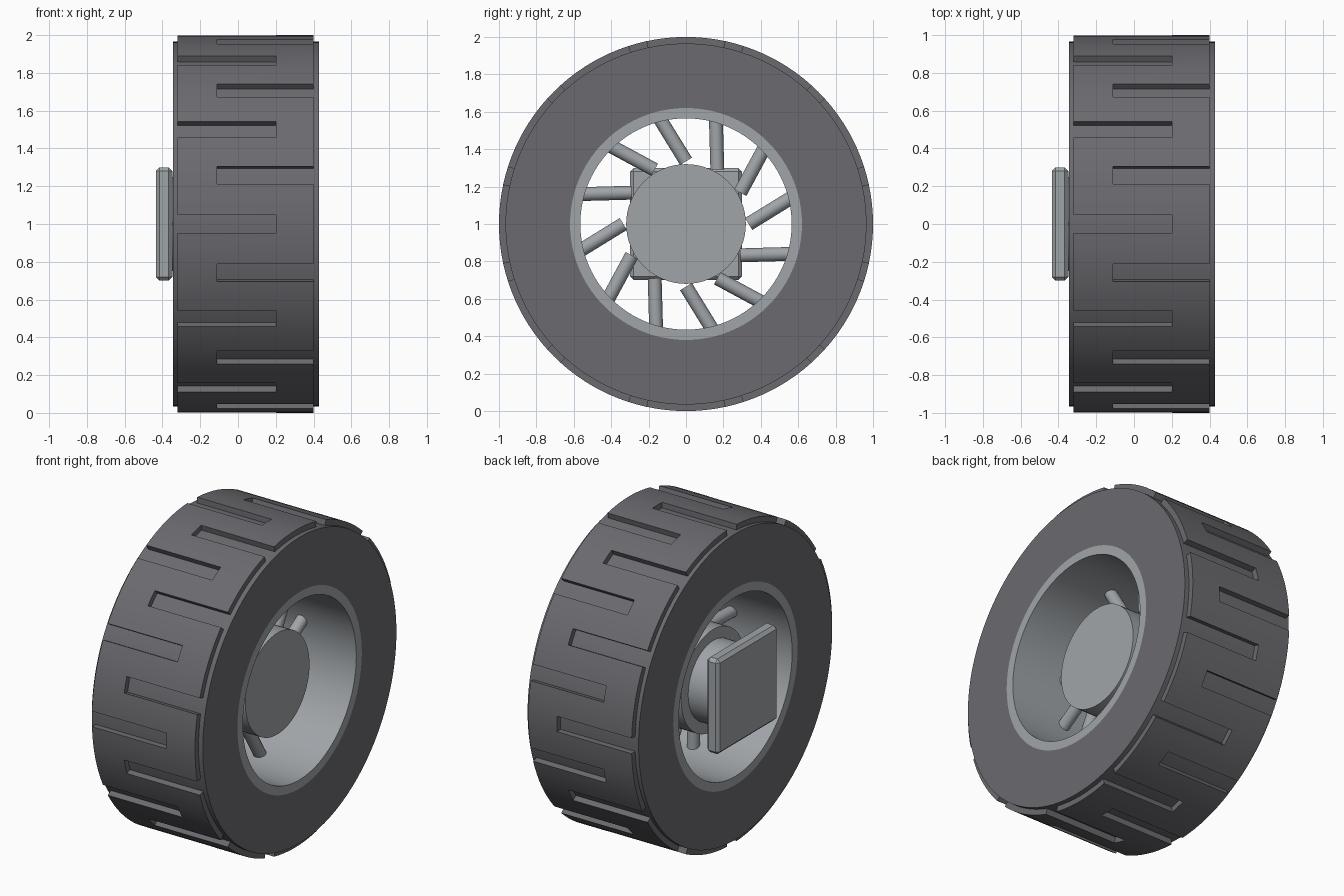
import bpy, bmesh, math
from mathutils import Matrix, Vector

cube = bpy.data.objects.get("Cube")
if cube:
    bpy.data.objects.remove(cube)


def material(name, rgb):
    m = bpy.data.materials.new(name)
    m.use_nodes = True
    m.diffuse_color = (*rgb, 1)
    m.node_tree.nodes["Principled BSDF"].inputs["Base Color"].default_value = (*rgb, 1)
    return m


RUBBER = material("dark grey rubber", (0.147, 0.144, 0.159))
RIM = material("light grey plastic", (0.352, 0.376, 0.397))
SEGMENTS = 120


def finish(bm, name, mat):
    bmesh.ops.recalc_face_normals(bm, faces=bm.faces[:])
    mesh = bpy.data.meshes.new(name)
    bm.to_mesh(mesh)
    bm.free()
    for p in mesh.polygons:
        p.use_smooth = True
    mesh.set_sharp_from_angle(angle=math.radians(30))
    mesh.materials.append(mat)
    obj = bpy.data.objects.new(name, mesh)
    bpy.context.scene.collection.objects.link(obj)
    return obj


def on_wheel(x, r, angle):
    return Vector((x, -r * math.cos(angle), 1 + r * math.sin(angle)))


def ring(name, mat, profile):
    """Closed (x, radius) profile spun around the axle."""
    bm = bmesh.new()
    loops = [[bm.verts.new(on_wheel(x, r, math.tau * i / SEGMENTS)) for x, r in profile]
             for i in range(SEGMENTS)]
    n = len(profile)
    for i in range(SEGMENTS):
        a, b = loops[i], loops[(i + 1) % SEGMENTS]
        for j in range(n):
            k = (j + 1) % n
            bm.faces.new((a[j], a[k], b[k], b[j]))
    return finish(bm, name, mat)


def rod(name, mat, start, end, radius, sides):
    """Capped cylinder between two points."""
    start, end = Vector(start), Vector(end)
    axis = end - start
    place = Matrix.Translation((start + end) / 2) @ axis.to_track_quat('Z', 'Y').to_matrix().to_4x4()
    bm = bmesh.new()
    bmesh.ops.create_cone(bm, cap_ends=True, segments=sides, radius1=radius,
                          radius2=radius, depth=axis.length, matrix=place)
    return finish(bm, name, mat)


# Tyre carcass and rim barrel
LEFT, RIGHT = 0.43, -0.345
ring("tyre_body", RUBBER, [(RIGHT, 0.62), (RIGHT, 0.965), (LEFT, 0.965), (LEFT, 0.62)])
ring("rim_barrel", RIM, [(RIGHT, 0.565), (RIGHT, 0.62), (LEFT, 0.62), (LEFT, 0.565)])

# Tread band: grooves alternate between the two sides
columns = [-0.32, -0.11, 0.20, 0.40]
steps = [-2.8, 0, 2.8, 5.9, 9.1]
angles = [math.radians(15 * k + s) for k in range(24) for s in steps]
base, top = 0.955, 1.0
bm = bmesh.new()
grid = [[bm.verts.new(on_wheel(x, base, a)) for x in columns] for a in angles]
for i in range(len(angles)):
    pitch, step = divmod(i, len(steps))
    groove = (0, 1) if pitch % 2 == 0 else (1, 2)
    a, b = grid[i], grid[(i + 1) % len(grid)]
    for c in range(3):
        if step < 2 and c in groove:
            continue
        bm.faces.new((a[c], a[c + 1], b[c + 1], b[c]))
raised = bmesh.ops.extrude_face_region(bm, geom=bm.faces[:])["geom"]
bmesh.ops.scale(bm, vec=(1, top / base, top / base), space=Matrix.Translation((0, 0, -1)),
                verts=[v for v in raised if isinstance(v, bmesh.types.BMVert)])
finish(bm, "tyre_tread", RUBBER)

# Hub, neck and slanted spokes
rod("hub", RIM, (-0.19, 0, 1), (0.275, 0, 1), 0.32, 64)
rod("hub_neck", RIM, (-0.36, 0, 1), (-0.18, 0, 1), 0.25, 48)
for k in range(12):
    turn = math.radians(30 * k)
    rod(f"spoke_{k + 1}", RIM, on_wheel(0.06, 0.335, turn),
        on_wheel(0.06, 0.58, turn - math.radians(14)), 0.037, 20)

# Square mounting plate with chamfered edges
bm = bmesh.new()
bmesh.ops.create_cube(bm, size=1, matrix=Matrix.Translation((-0.391, 0, 1))
                      @ Matrix.Diagonal((0.088, 0.6, 0.6, 1)))
bmesh.ops.bevel(bm, geom=bm.edges[:], offset=0.02, segments=1, affect='EDGES')
finish(bm, "mounting_plate", RIM)
